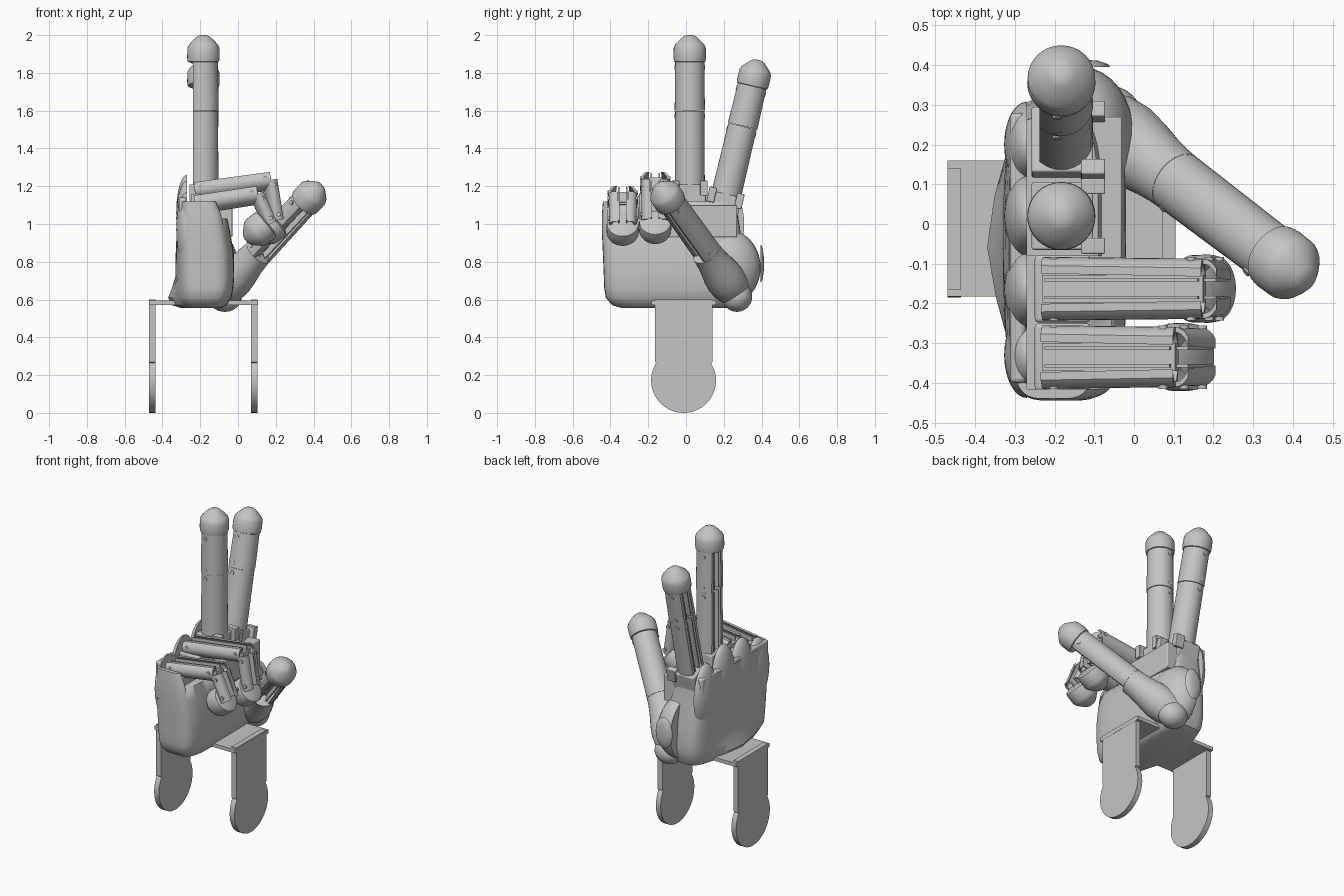
import bpy, bmesh
from math import pi, sin, cos, acos, exp, copysign
from mathutils import Vector, Matrix

if "Cube" in bpy.data.objects:
    bpy.data.objects.remove(bpy.data.objects["Cube"], do_unlink=True)

grey = bpy.data.materials.new("plain grey")
grey.use_nodes = True
colour = (0.56, 0.56, 0.56, 1)
grey.diffuse_color = colour
grey.node_tree.nodes["Principled BSDF"].inputs["Base Color"].default_value = colour


def finish(name, bm, matrix=None, bevel=0):
    bmesh.ops.recalc_face_normals(bm, faces=bm.faces)
    mesh = bpy.data.meshes.new(name)
    bm.to_mesh(mesh)
    bm.free()
    mesh.materials.append(grey)
    ob = bpy.data.objects.new(name, mesh)
    bpy.context.collection.objects.link(ob)
    if matrix:
        ob.matrix_world = matrix
    if bevel:
        mod = ob.modifiers.new("bevel", "BEVEL")
        mod.width, mod.segments = bevel, 3
    bpy.ops.object.select_all(action='DESELECT')
    ob.select_set(True)
    bpy.context.view_layer.objects.active = ob
    bpy.ops.object.shade_smooth_by_angle(angle=0.6)
    return ob


def frame(origin, along, back):
    # local z runs along the part, local x points to its back
    z = Vector(along).normalized()
    y = z.cross(Vector(back)).normalized()
    m = Matrix((y.cross(z), y, z)).transposed().to_4x4()
    m.translation = origin
    return m


def loft(name, rings, matrix=None):
    bm = bmesh.new()
    loops = [[bm.verts.new(p) for p in ring] for ring in rings]
    n = len(loops[0])
    for a, b in zip(loops, loops[1:]):
        for i in range(n):
            j = (i + 1) % n
            bm.faces.new((a[i], a[j], b[j], b[i]))
    bm.faces.new(loops[0])
    bm.faces.new(loops[-1])
    return finish(name, bm, matrix)


def lathe(name, profile, matrix, n=32):
    return loft(name, [[(r * cos(2 * pi * i / n), r * sin(2 * pi * i / n), z)
                        for i in range(n)] for r, z in profile], matrix)


def box(name, low, high, matrix=None, bevel=0):
    low, high = Vector(low), Vector(high)
    bm = bmesh.new()
    bmesh.ops.create_cube(bm, size=1)
    for v in bm.verts:
        v.co = (low + high) / 2 + v.co * (high - low)
    return finish(name, bm, matrix, bevel)


def ellipsoid(name, centre, size, cut_x=None, keep=1):
    # optionally sliced flat at one x, keeping the given side
    bm = bmesh.new()
    bmesh.ops.create_uvsphere(bm, u_segments=32, v_segments=20, radius=1,
                              matrix=Matrix.Translation(centre) @ Matrix.Diagonal((*size, 1)))
    if cut_x is not None:
        geom = bm.verts[:] + bm.edges[:] + bm.faces[:]
        bmesh.ops.bisect_plane(bm, geom=geom, plane_co=(cut_x, 0, 0), plane_no=(keep, 0, 0), clear_inner=True)
        bmesh.ops.holes_fill(bm, edges=[e for e in bm.edges if e.is_boundary])
    return finish(name, bm)


# Phalanx: a round shell with a slot along its back, squashed by depth
def phalanx(name, a, b, back, r0=0.08, r1=0.077, depth=1.0, core=True):
    a, b = Vector(a), Vector(b)
    m = frame(a, b - a, back)
    length = (b - a).length

    def section(r, z):
        pts = []
        for rad, flip in ((r, 1), (r - 0.013, -1)):
            t0 = acos(0.055 / rad)
            arc = [t0 + (2 * pi - 2 * t0) * i / 24 for i in range(25)]
            pts += [(depth * rad * cos(t), rad * sin(t), z) for t in arc][::flip]
        return pts
    loft(name, [section(r0, 0.001), section(r1, length - 0.001)], m)
    if core:
        box(name + "_core", (-0.06 * depth, -0.035, 0), (0.01, 0.035, length), m)
    for side in (-1, 1):
        box(name + "_rail", (-0.03, side * 0.022 - 0.004, 0.01),
            (0.05 * depth, side * 0.022 + 0.004, length - 0.01), m)
        # hinge pins at both ends
        for z in (0.03, length - 0.03):
            pin = m @ Matrix.Translation((0.01, side * 0.07, z)) @ Matrix.Rotation(-side * pi / 2, 4, 'X')
            lathe(name + "_pin", [(0.012, 0), (0.012, 0.01)], pin, 12)


CAP = [(0.06, -0.01), (0.083, 0), (0.086, 0.02), (0.085, 0.072), (0.078, 0.088),
       (0.06, 0.108), (0.036, 0.131), (0.022, 0.138), (0.008, 0.14)]


def fingertip(name, base, along, back):
    lathe(name, CAP, frame(base, along, back))


# Stand: two round-ended side plates and a bridge
for name, x in (("right_stand_plate", -0.47), ("left_stand_plate", 0.07)):
    arc = [pi * (0.82 + 1.36 * i / 28) for i in range(29)]
    outline = [(0.14, 0.6), (-0.165, 0.6), (-0.165, 0.27)]
    outline += [(-0.013 + 0.172 * cos(t), 0.172 + 0.172 * sin(t)) for t in arc] + [(0.14, 0.27)]
    loft(name, [[(x + dx, y, z) for y, z in outline] for dx in (0, 0.034)])
box("stand_bridge", (-0.47, -0.183, 0.572), (0.105, 0.16, 0.595))

# Palm: rounded slab lofted upward (z, low x, high x, low y, high y, wrist flare)
levels = [(0.555, -0.27, -0.09, -0.34, 0.25, 0.03), (0.57, -0.29, -0.06, -0.39, 0.29, 0.06),
          (0.61, -0.31, -0.035, -0.425, 0.31, 0.06), (0.66, -0.315, -0.025, -0.433, 0.32, 0.035),
          (0.72, -0.32, -0.02, -0.435, 0.32, 0.012), (0.84, -0.325, -0.022, -0.44, 0.31, 0.005),
          (0.95, -0.325, -0.04, -0.445, 0.29, 0), (1.05, -0.32, -0.06, -0.445, 0.275, 0),
          (1.12, -0.315, -0.09, -0.44, 0.27, 0)]


def soft(c):
    return copysign(abs(c) ** 0.45, c)


def palm_ring(z, x0, x1, y0, y1, flare):
    ring = []
    for i in range(64):
        c, s = soft(cos(2 * pi * i / 64)), soft(sin(2 * pi * i / 64))
        y = (y0 + y1) / 2 + (y1 - y0) / 2 * s
        swell = flare * exp(-((y + 0.05) / 0.2) ** 2) * max(0, -c)
        ring.append(((x0 + x1) / 2 + (x1 - x0) / 2 * c - swell, y, z))
    return ring


palm = loft("palm", [palm_ring(*level) for level in levels])
cutter = box("palm_cutter", (-0.27, -0.415, 1.03), (0.1, -0.08, 1.3))
cutter.hide_render = True
cutter.hide_viewport = True
cut = palm.modifiers.new("finger_bay", "BOOLEAN")
cut.operation, cut.object, cut.solver = 'DIFFERENCE', cutter, 'EXACT'
box("palm_panel", (-0.12, -0.09, 0.93), (-0.03, 0.27, 1.1), bevel=0.005)

# Scalloped shell of knuckles on the back of the hand
box("knuckle_shell", (-0.312, -0.4, 1.0), (-0.272, 0.28, 1.14), bevel=0.012)
for name, y, top in (("index", 0.2, 1.2), ("middle", 0.02, 1.26),
                     ("ring", -0.165, 1.23), ("little", -0.33, 1.17)):
    ellipsoid(name + "_knuckle", (-0.27, y, top - 0.2), (0.057, 0.108, 0.2), -0.27, -1)

# Thumb mound, flat towards the back of the hand, with its pivot disc
ellipsoid("thumb_mound", (-0.13, 0.22, 0.77), (0.13, 0.175, 0.2), -0.16)
lathe("pivot_disc", [(0.1, 0), (0.09, 0.008), (0.05, 0.016), (0.01, 0.018)],
      frame((-0.12, 0.395, 0.79), (0, 1, 0), (0, 0, 1)) @ Matrix.Diagonal((1, 0.6, 1, 1)))

# Straight middle and index fingers
BACK = Vector((-1, 0, 0))
for name, base, along, joint, end in (
        ("middle", (-0.183, 0.02, 1.15), (0, 0, 1), 0.45, 0.71),
        ("index", (-0.183, 0.2, 1.1), (0, 0.238, 1), 0.43, 0.65)):
    base, along = Vector(base), Vector(along).normalized()
    phalanx(name + "_lower", base, base + along * joint, BACK)
    phalanx(name + "_upper", base + along * joint, base + along * end, BACK)
    fingertip(name + "_tip", base + along * end, along, BACK)
    m = frame(base, along, BACK)
    box(name + "_socket", (-0.08, -0.085, -0.06), (0.075, 0.085, 0.06), m, 0.006)
    for side in (-1, 1):
        box(name + "_lug", (-0.11, side * 0.075 - 0.02, 0), (-0.05, side * 0.075 + 0.02, 0.08), m, 0.004)

# Folded ring and little fingers
for name, y, root, knee, elbow, tip in (
        ("ring", -0.163, (-0.23, 1.18), (0.175, 1.235), (0.21, 1.02), (0.205, 1.01)),
        ("little", -0.335, (-0.23, 1.11), (0.105, 1.16), (0.175, 1.0), (0.15, 1.0))):
    root, knee, elbow, tip = (Vector((x, y, z)) for x, z in (root, knee, elbow, tip))
    phalanx(name + "_lower", root, knee, (0, 0, 1), 0.08, 0.076, 0.75)
    phalanx(name + "_upper", knee, elbow, (1, 0, 0.2), 0.075, 0.072, 0.6, False)
    fingertip(name + "_tip", tip, (-0.75, 0, -0.6), (0, 1, 0))
    box(name + "_socket", (-0.25, y - 0.085, 1.0), (-0.11, y + 0.085, root.z - 0.02), None, 0.01)

# Thumb: flared root, phalanx and tip on one axis
start, axis, back = Vector((-0.06, 0.235, 0.67)), Vector((0.61, -0.465, 0.655)).normalized(), (0.3, -0.8, -0.8)


def on_thumb(t):
    return start + axis * t


lathe("thumb_root", [(0.04, -0.09), (0.08, -0.06), (0.1, 0), (0.105, 0.06), (0.098, 0.12),
                     (0.086, 0.19), (0.08, 0.25), (0.079, 0.28)], frame(start, axis, back))
ellipsoid("thumb_heel", (-0.07, 0.27, 0.615), (0.09, 0.08, 0.08))
phalanx("thumb_upper", on_thumb(0.28), on_thumb(0.69), back, 0.079, 0.075)
fingertip("thumb_tip", on_thumb(0.682), axis, back)
